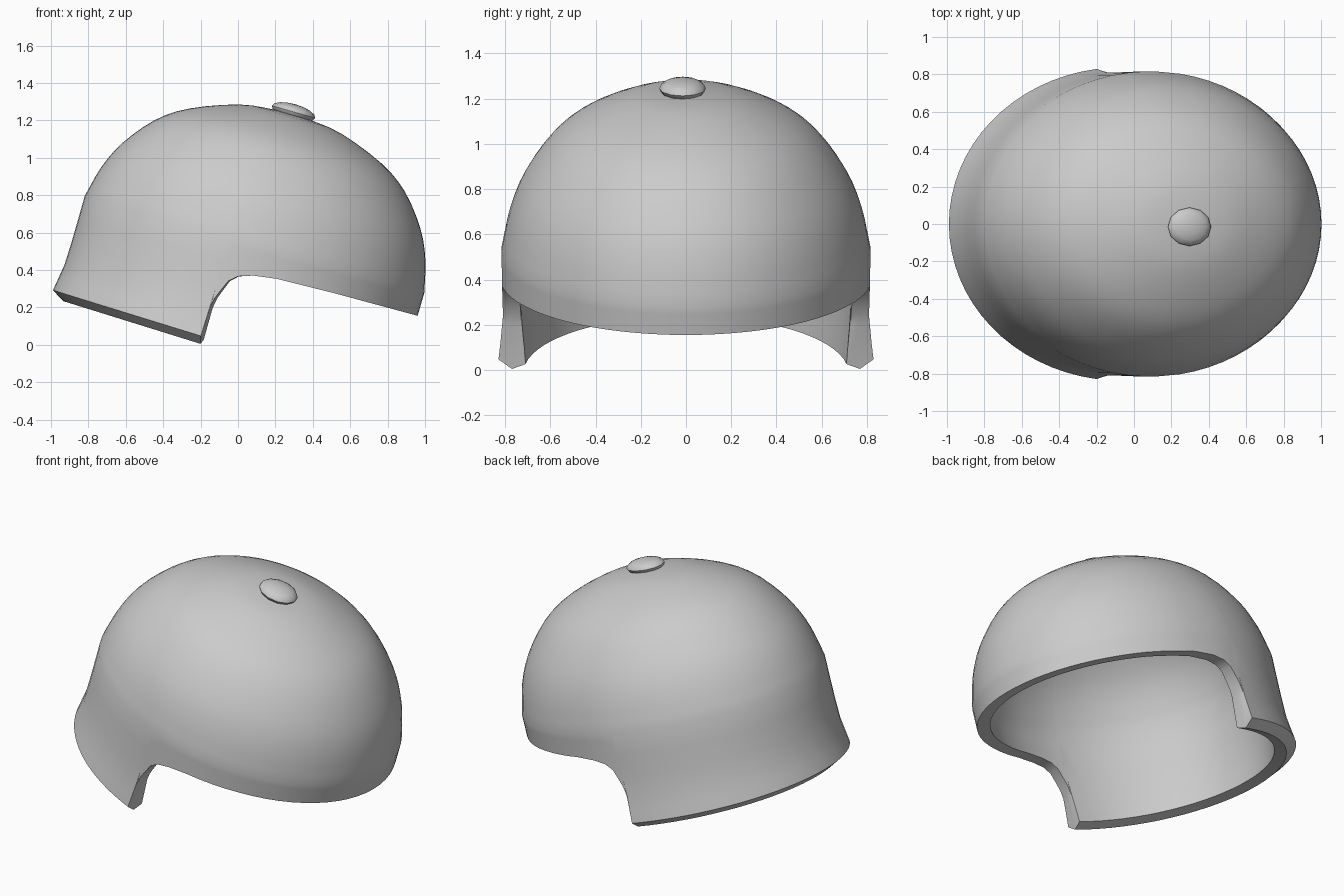
import bpy, bmesh, math
from mathutils import Matrix, Vector

if "Cube" in bpy.data.objects:
    bpy.data.objects.remove(bpy.data.objects["Cube"])

TILT = Matrix.Rotation(math.radians(16), 4, 'Y')
CX, SEMI, YRATIO = -0.063, 0.943, 0.864
SEAM = 0.54

gray = bpy.data.materials.new("matte gray")
gray.diffuse_color = (0.6, 0.6, 0.6, 1)
gray.use_nodes = True
gray.node_tree.nodes["Principled BSDF"].inputs["Base Color"].default_value = gray.diffuse_color


def lerp_table(table, t):
    if t <= table[0][0]:
        return table[0][1]
    for (a, va), (b, vb) in zip(table, table[1:]):
        if t <= b:
            return va + (vb - va) * (t - a) / (b - a)
    return table[-1][1]


def smooth_path(pts, n):
    """Catmull-Rom curve through the profile points."""
    p = [Vector(q) for q in pts]
    p = [2 * p[0] - p[1]] + p + [Vector((-pts[-2][0], pts[-2][1]))]
    out = []
    for a, b, c, d in zip(p, p[1:], p[2:], p[3:]):
        for i in range(n):
            t = i / n
            out.append(0.5 * (2 * b + (c - a) * t + (2 * a - 5 * b + 4 * c - d) * t * t
                              + (3 * b - a - 3 * c + d) * t ** 3))
    return out


def finish(bm, name, angle):
    bmesh.ops.recalc_face_normals(bm, faces=bm.faces)
    bm.transform(TILT)
    mesh = bpy.data.meshes.new(name)
    bm.to_mesh(mesh)
    bm.free()
    mesh.materials.append(gray)
    obj = bpy.data.objects.new(name, mesh)
    bpy.context.collection.objects.link(obj)
    bpy.ops.object.select_all(action='DESELECT')
    obj.select_set(True)
    bpy.context.view_layer.objects.active = obj
    bpy.ops.object.shade_smooth_by_angle(angle=math.radians(angle))


# Dome profile, wall radii by height, and face opening height by depth
DOME = smooth_path([(.944, SEAM), (.902, .71), (.83, .865), (.695, 1.033),
                    (.535, 1.143), (.285, 1.237), (.10, 1.262), (0, 1.264)], 3)
OUTER = [(0, .970), (.15, .947), (.3, .943), (SEAM, .944)]
INNER = [(0, .83), (.15, .85), (.4, .86), (SEAM, .861)]
OPENING = [(-.198, .15), (-.188, .205), (-.173, .245), (-.143, .315), (-.101, .352),
           (-.025, .378), (.094, .396), (.40, .407), (.88, .414)]

# Columns around one half: (angle, outer, middle and inner rim heights)
half = []
for i in range(17):
    x = CX + SEMI * math.cos(math.radians(5 * i))
    half.append((math.radians(5 * i),) + (lerp_table(OPENING, x),) * 3)
for x, z in reversed(OPENING[:6]):
    half.append((math.acos((x - CX) / SEMI), z, z, z))
flap = math.acos((-.2 - CX) / SEMI)
for i in range(17):
    a = flap + (math.pi - flap) * i / 16
    drop = .02 * (1 + math.cos(a))
    half.append((a, .008 - drop, -.033 - drop, -.008 - drop))
columns = half + [(-c[0],) + c[1:] for c in reversed(half[1:-1])]

# Shell: one loop of points per column, from outer crown over the rim to inner crown
bm = bmesh.new()
FRACTIONS = (0, .13, .28, .5, .75)
strips = []
for a, zo, zm, zi in columns:
    outer = [(lerp_table(OUTER, z), z) for z in (zo + (SEAM - zo) * f for f in FRACTIONS)]
    inner = [(lerp_table(INNER, z), z) for z in (zi + (SEAM - zi) * f for f in FRACTIONS)]
    outer += [(p.x, p.y) for p in DOME]
    inner += [(p.x * .912, SEAM + (p.y - SEAM) * .89) for p in DOME]
    loop = outer[::-1] + [((outer[0][0] + inner[0][0]) / 2, zm)] + inner
    strips.append([bm.verts.new((CX + r * math.cos(a), r * YRATIO * math.sin(a), z))
                   for r, z in loop])
crown = bm.verts.new((CX, 0, 1.264))
inner_crown = bm.verts.new((CX, 0, SEAM + (1.264 - SEAM) * .89))
for s, t in zip(strips, strips[1:] + strips[:1]):
    for i in range(len(s) - 1):
        bm.faces.new((s[i], s[i + 1], t[i + 1], t[i]))
    bm.faces.new((crown, s[0], t[0]))
    bm.faces.new((inner_crown, t[-1], s[-1]))
finish(bm, "helmet_shell", 35)

# Crown button: flattened low-sided ball
bm = bmesh.new()
bmesh.ops.create_uvsphere(bm, u_segments=12, v_segments=8, radius=1)
bm.transform(Matrix.Translation((-.058, -.015, 1.279)) @ Matrix.Diagonal((.12, .103, .042, 1)))
finish(bm, "crown_button", 50)
